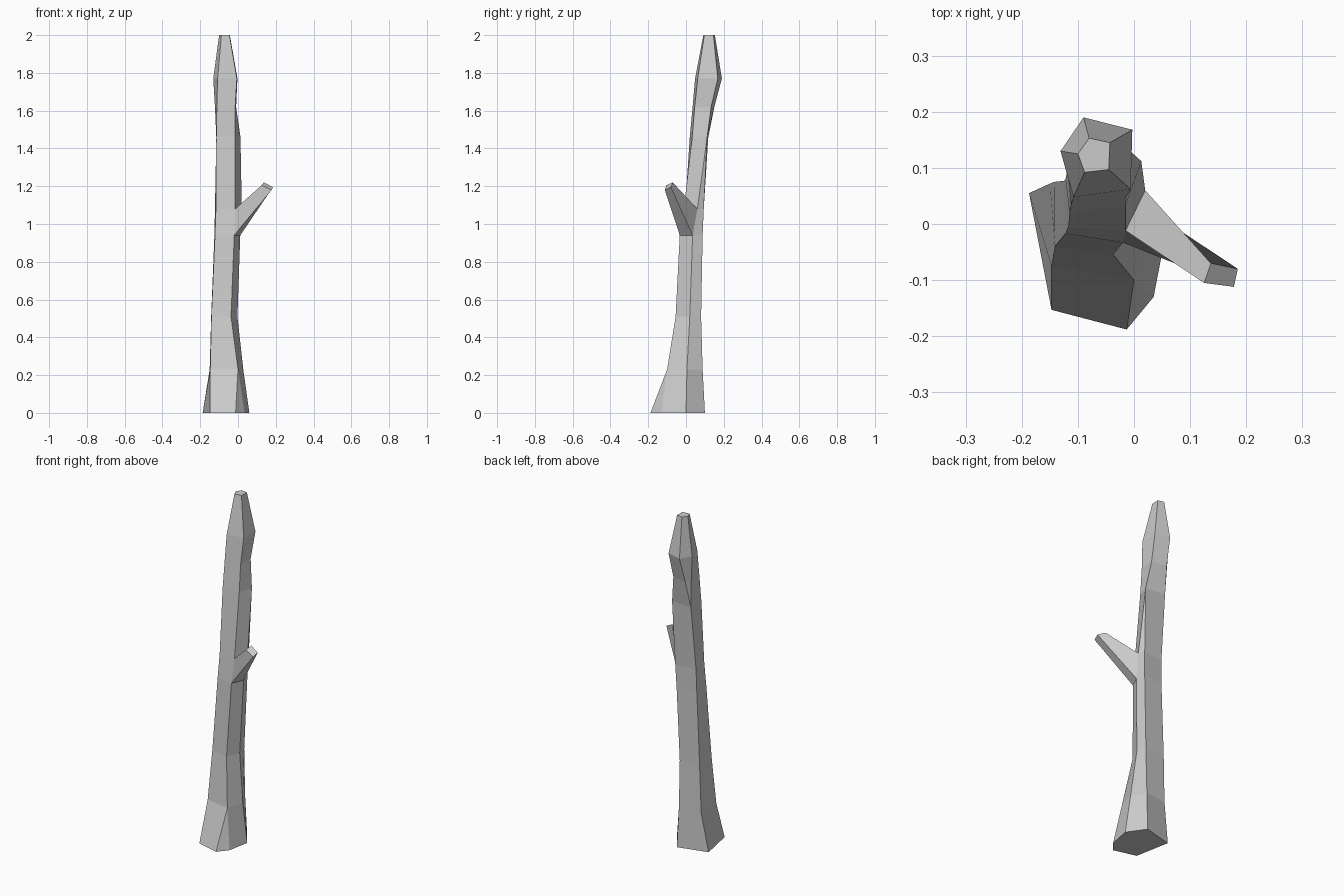
import bpy
import bmesh

default_cube = bpy.data.objects.get("Cube")
if default_cube:
    bpy.data.objects.remove(default_cube, do_unlink=True)


def make_material(name, colour):
    material = bpy.data.materials.new(name)
    material.use_nodes = True
    material.diffuse_color = colour
    shader = material.node_tree.nodes["Principled BSDF"]
    shader.inputs["Base Color"].default_value = colour
    shader.inputs["Roughness"].default_value = 0.9
    return material


# Which ring corner each of the seven trunk ridges passes through:
# left front, right front, root flare, right, right back, left back, left crown
ROOT = (0, 1, 2, 3, 4, 5, 5)
STEM = (0, 1, 1, 2, 3, 4, 4)
NECK = (0, 1, 1, 2, 2, 3, 3)
CROWN = (0, 1, 1, 2, 2, 3, 4)
RIGHT_FRONT, RIGHT = 1, 3

# Trunk cross-sections from the ground up: height, ridge layout, corners
sections = [
    (0, ROOT, [(-.147, -.153), (-.013, -.188), (.035, -.13),
               (.06, 0), (-.01, .1), (-.187, .055)]),
    (.23, STEM, [(-.147, -.075), (0, -.1), (.028, .005), (-.015, .088), (-.15, .072)]),
    (.51, STEM, [(-.141, -.04), (-.037, -.055), (-.003, .02), (-.015, .08), (-.142, .075)]),
    (.94, STEM, [(-.122, -.017), (-.02, -.033), (.012, .035), (0, .088), (-.125, .077)]),
    (1.08, STEM, [(-.117, -.005), (-.015, -.012), (.02, .06), (.005, .094), (-.122, .08)]),
    (1.46, NECK, [(-.115, .02), (-.015, .033), (.013, .112), (-.115, .118)]),
    (1.62, CROWN, [(-.112, .035), (-.015, .046), (-.01, .133), (-.1, .15), (-.122, .125)]),
    (1.77, CROWN, [(-.108, .048), (-.006, .062), (-.003, .168), (-.09, .19), (-.131, .13)]),
    (2, CROWN, [(-.088, .092), (-.045, .097), (-.043, .145), (-.08, .153), (-.1, .125)]),
]
LOWER_FORK = 3

bm = bmesh.new()


def add_face(*corners):
    """Make a face, dropping corners where ridges have merged."""
    unique = list(dict.fromkeys(corners))
    if len(unique) > 2:
        bm.faces.new(unique)


def bridge(lower, upper, skip=None):
    """Join two matching loops with a band of faces."""
    count = len(lower)
    for i in range(count):
        j = (i + 1) % count
        if i != skip:
            add_face(lower[i], lower[j], upper[j], upper[i])


# Trunk, leaving an opening where the branch grows out
rings = []
for height, layout, corners in sections:
    verts = [bm.verts.new((x, y, height)) for x, y in corners]
    rings.append([verts[i] for i in layout])

for level in range(len(rings) - 1):
    opening = RIGHT_FRONT + 1 if level == LOWER_FORK else None
    bridge(rings[level], rings[level + 1], opening)
add_face(*reversed(rings[0]))
add_face(*rings[-1])

# Branch, grown from the opening and cut off at the end
lower, upper = rings[LOWER_FORK], rings[LOWER_FORK + 1]
branch_root = [lower[RIGHT_FRONT], lower[RIGHT], upper[RIGHT], upper[RIGHT_FRONT]]
branch_tip = [bm.verts.new(point) for point in (
    (.178, -.112, 1.18), (.185, -.08, 1.195), (.137, -.07, 1.22), (.125, -.105, 1.205))]
bridge(branch_root, branch_tip)
add_face(*branch_tip)

bmesh.ops.recalc_face_normals(bm, faces=bm.faces[:])

# Finished object, flat shaded in a single colour
mesh = bpy.data.meshes.new("dead_tree_trunk")
bm.to_mesh(mesh)
bm.free()
mesh.materials.append(make_material("pale grey bark", (.6, .6, .6, 1)))
trunk = bpy.data.objects.new("dead_tree_trunk", mesh)
bpy.context.collection.objects.link(trunk)
